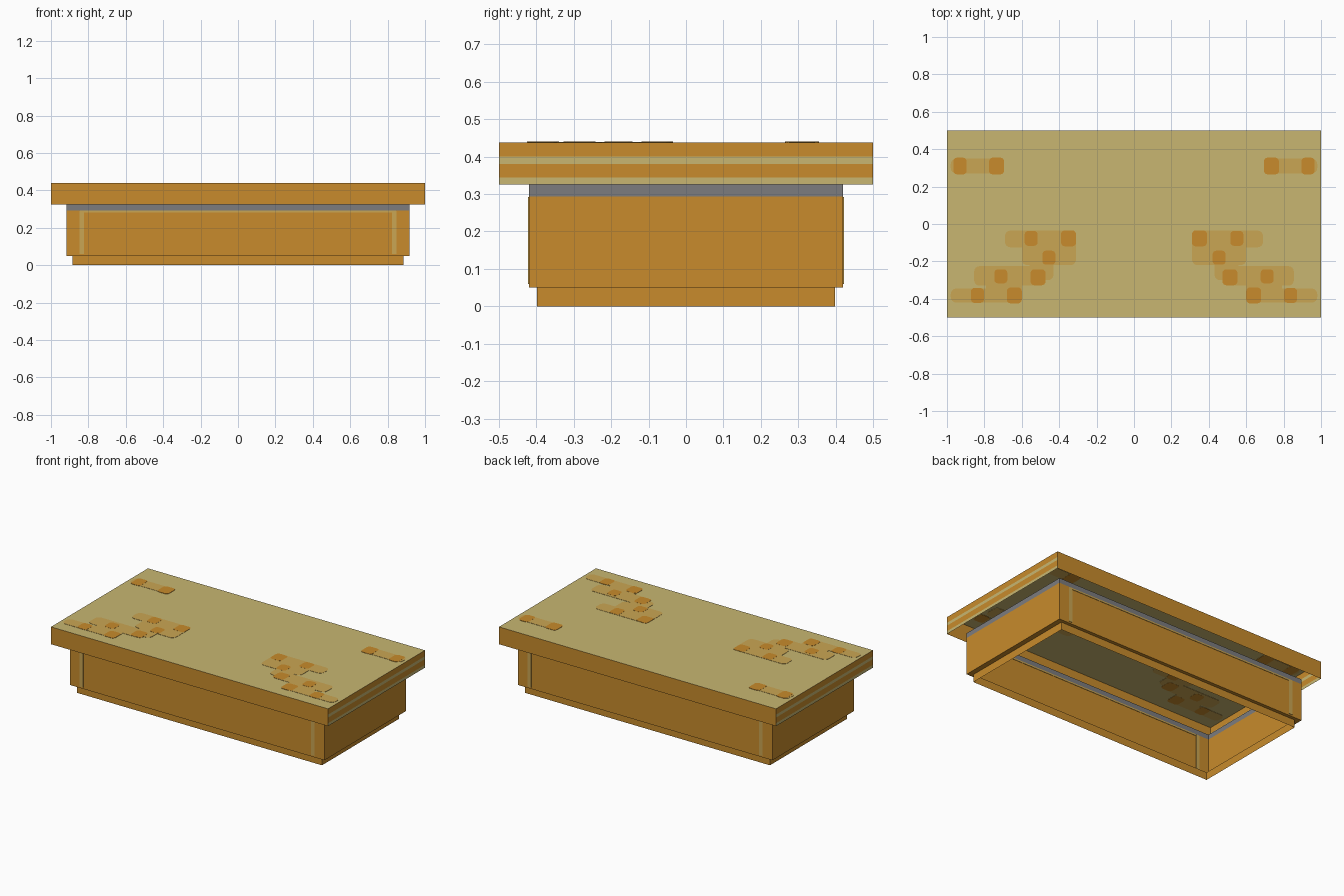
import bpy, bmesh, math

default = bpy.data.objects.get("Cube")
if default:
    bpy.data.objects.remove(default)


def material(name, rgb):
    m = bpy.data.materials.new(name)
    m.use_nodes = True
    m.diffuse_color = (*rgb, 1)
    m.node_tree.nodes["Principled BSDF"].inputs["Base Color"].default_value = (*rgb, 1)
    return m


orange = material("orange wood", (0.58, 0.26, 0.025))
tan = material("pale tan", (0.58, 0.47, 0.165))
worn = material("worn tan", (0.59, 0.38, 0.088))
grey = material("grey band", (0.2, 0.2, 0.21))


def finish(bm, name, mats):
    mesh = bpy.data.meshes.new(name)
    bm.to_mesh(mesh)
    bm.free()
    for m in mats:
        mesh.materials.append(m)
    obj = bpy.data.objects.new(name, mesh)
    bpy.context.collection.objects.link(obj)
    return obj


def shell(name, levels, mats, rule, cap=False):
    """Open rectangular shell lofted through (half x, half y, z) levels."""
    bm = bmesh.new()
    rings = [[bm.verts.new((sx * hx, sy * hy, z))
              for sx, sy in ((-1, -1), (1, -1), (1, 1), (-1, 1))]
             for hx, hy, z in levels]
    for low, high in zip(rings, rings[1:]):
        for i in range(4):
            j = (i + 1) % 4
            bm.faces.new((low[i], low[j], high[j], high[i]))
    if cap:
        bm.faces.new(rings[-1])
    bm.normal_update()
    for f in bm.faces:
        f.material_index = rule(f)
    return finish(bm, name, mats)


def plates(name, rects, z0, z1, mat, radius):
    """Thin rounded plates from (x0, x1, y0, y1), mirrored across x."""
    bm = bmesh.new()
    for x0, x1, y0, y1 in rects:
        r = min(radius, (x1 - x0) / 2, (y1 - y0) / 2) * 0.99
        corners = ((x1 - r, y1 - r), (x0 + r, y1 - r), (x0 + r, y0 + r), (x1 - r, y0 + r))
        for side in (1, -1):
            ring = []
            for q, (cx, cy) in enumerate(corners):
                for k in range(5):
                    a = (q + k / 4) * math.pi / 2
                    ring.append(bm.verts.new((side * (cx + r * math.cos(a)),
                                              cy + r * math.sin(a), z0)))
            face = bm.faces.new(ring)
            up = bmesh.ops.extrude_face_region(bm, geom=[face], use_keep_orig=True)
            moved = [v for v in up["geom"] if isinstance(v, bmesh.types.BMVert)]
            bmesh.ops.translate(bm, verts=moved, vec=(0, 0, z1 - z0))
    bmesh.ops.recalc_face_normals(bm, faces=bm.faces)
    return finish(bm, name, [mat])


def box(name, size, loc, mat):
    bm = bmesh.new()
    bmesh.ops.create_cube(bm, size=1)
    bmesh.ops.scale(bm, vec=size, verts=bm.verts)
    bmesh.ops.translate(bm, vec=loc, verts=bm.verts)
    return finish(bm, name, [mat])


# Hollow body with stepped foot and grey upper band
shell("body",
      [(0.885, 0.398, 0), (0.885, 0.398, 0.05), (0.918, 0.42, 0.05),
       (0.918, 0.42, 0.293), (0.918, 0.42, 0.325)],
      [orange, grey], lambda f: int(f.calc_center_median().z > 0.3))


# Open-bottomed lid: tan top, orange rim, tan stripes on both ends
def lid_colour(f):
    z = f.calc_center_median().z
    stripe = z < 0.344 or 0.381 < z < 0.4
    return int(f.normal.z > 0.5 or (abs(f.normal.x) > 0.5 and stripe))


shell("lid", [(1, 0.5, z) for z in (0.325, 0.344, 0.381, 0.4, 0.438)],
      [orange, tan], lid_colour, cap=True)

# Worn patches in the top
plates("worn_patches",
       [(0.7, 0.98, 0.27, 0.35), (0.31, 0.69, -0.125, -0.035),
        (0.31, 0.6, -0.22, -0.07), (0.475, 0.855, -0.33, -0.225),
        (0.43, 0.56, -0.3, -0.16), (0.6, 0.79, -0.41, -0.27),
        (0.6, 0.98, -0.42, -0.345)],
       0.4365, 0.4395, worn, 0.03)


# Darker spots inside the patches
def spot(x, y, w, h):
    return (x - w / 2, x + w / 2, y - h / 2, y + h / 2)


plates("dark_spots",
       [spot(0.735, 0.31, 0.08, 0.09), spot(0.93, 0.31, 0.07, 0.09),
        spot(0.35, -0.077, 0.08, 0.085), spot(0.55, -0.077, 0.07, 0.08),
        spot(0.455, -0.18, 0.07, 0.075), spot(0.513, -0.285, 0.08, 0.085),
        spot(0.712, -0.28, 0.07, 0.075), spot(0.64, -0.382, 0.08, 0.085),
        spot(0.837, -0.382, 0.07, 0.08)],
       0.436, 0.44, orange, 0.02)

# Pale trim lines on the front and back walls
for side, label in ((-1, "front"), (1, "back")):
    y = side * 0.42
    box(label + "_trim_top", (1.69, 0.005, 0.01), (0, y, 0.287), worn)
    for sx, hand in ((1, "left"), (-1, "right")):
        box(f"{label}_trim_{hand}", (0.025, 0.006, 0.23), (sx * 0.835, y, 0.175), worn)
